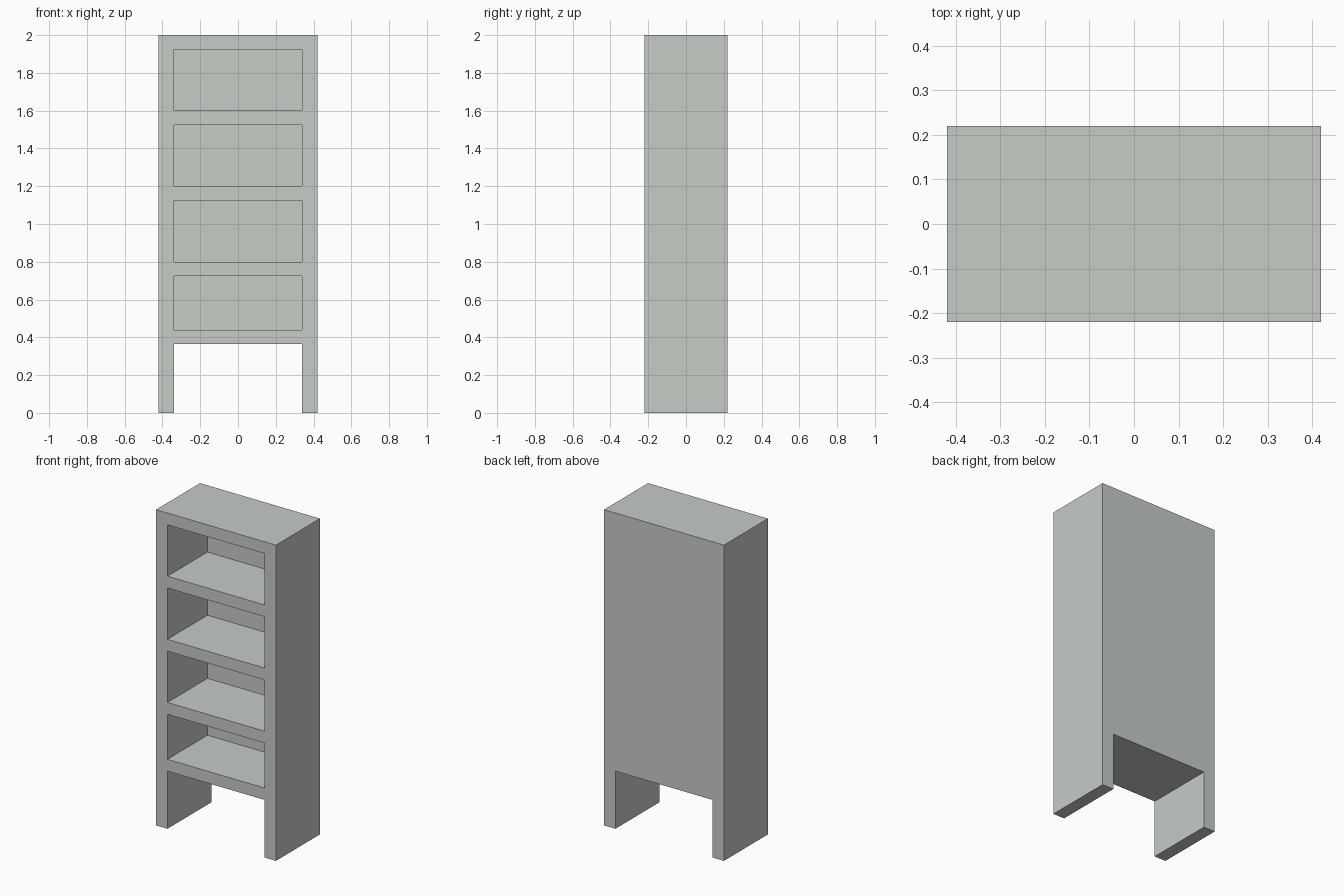
import bpy
import bmesh
from mathutils import Matrix, Vector

if "Cube" in bpy.data.objects:
    bpy.data.objects.remove(bpy.data.objects["Cube"])

WIDTH, DEPTH, HEIGHT = 0.84, 0.44, 2.0
OPEN_X = 0.34        # half width of every opening
BACK_Y = 0.18        # inner face of the back panel
BAYS = [(0.44, 0.725), (0.80, 1.125), (1.20, 1.525), (1.60, 1.925)]
LEG_TOP = 0.365


def add_box(bm, low, high):
    low, high = Vector(low), Vector(high)
    size = high - low
    matrix = Matrix.Translation((low + high) / 2) @ Matrix.Diagonal((*size, 1))
    bmesh.ops.create_cube(bm, size=1, matrix=matrix)


def make_object(name, boxes):
    bm = bmesh.new()
    for low, high in boxes:
        add_box(bm, low, high)
    mesh = bpy.data.meshes.new(name)
    bm.to_mesh(mesh)
    bm.free()
    obj = bpy.data.objects.new(name, mesh)
    bpy.context.collection.objects.link(obj)
    return obj


# Solid cabinet block
cabinet = make_object("bookcase", [((-WIDTH / 2, -DEPTH / 2, 0),
                                    (WIDTH / 2, DEPTH / 2, HEIGHT))])
paint = bpy.data.materials.new("pale grey")
paint.diffuse_color = (0.565, 0.604, 0.565, 1)
paint.use_nodes = True
paint.node_tree.nodes["Principled BSDF"].inputs["Base Color"].default_value = paint.diffuse_color
cabinet.data.materials.append(paint)

# Shelf bays stop at the back panel; the gap between the legs goes right through
cuts = [((-OPEN_X, -0.4, low), (OPEN_X, BACK_Y, high)) for low, high in BAYS]
cuts.append(((-OPEN_X, -0.4, -0.2), (OPEN_X, 0.4, LEG_TOP)))
cutter = make_object("opening_cutter", cuts)
cutter.data.materials.append(paint)
cutter.hide_render = True

# Cut the openings, then drop the cutter
mod = cabinet.modifiers.new("openings", 'BOOLEAN')
mod.operation = 'DIFFERENCE'
mod.solver = 'EXACT'
mod.object = cutter
bpy.context.view_layer.objects.active = cabinet
cabinet.select_set(True)
bpy.ops.object.modifier_apply(modifier=mod.name)
bpy.data.objects.remove(cutter)
